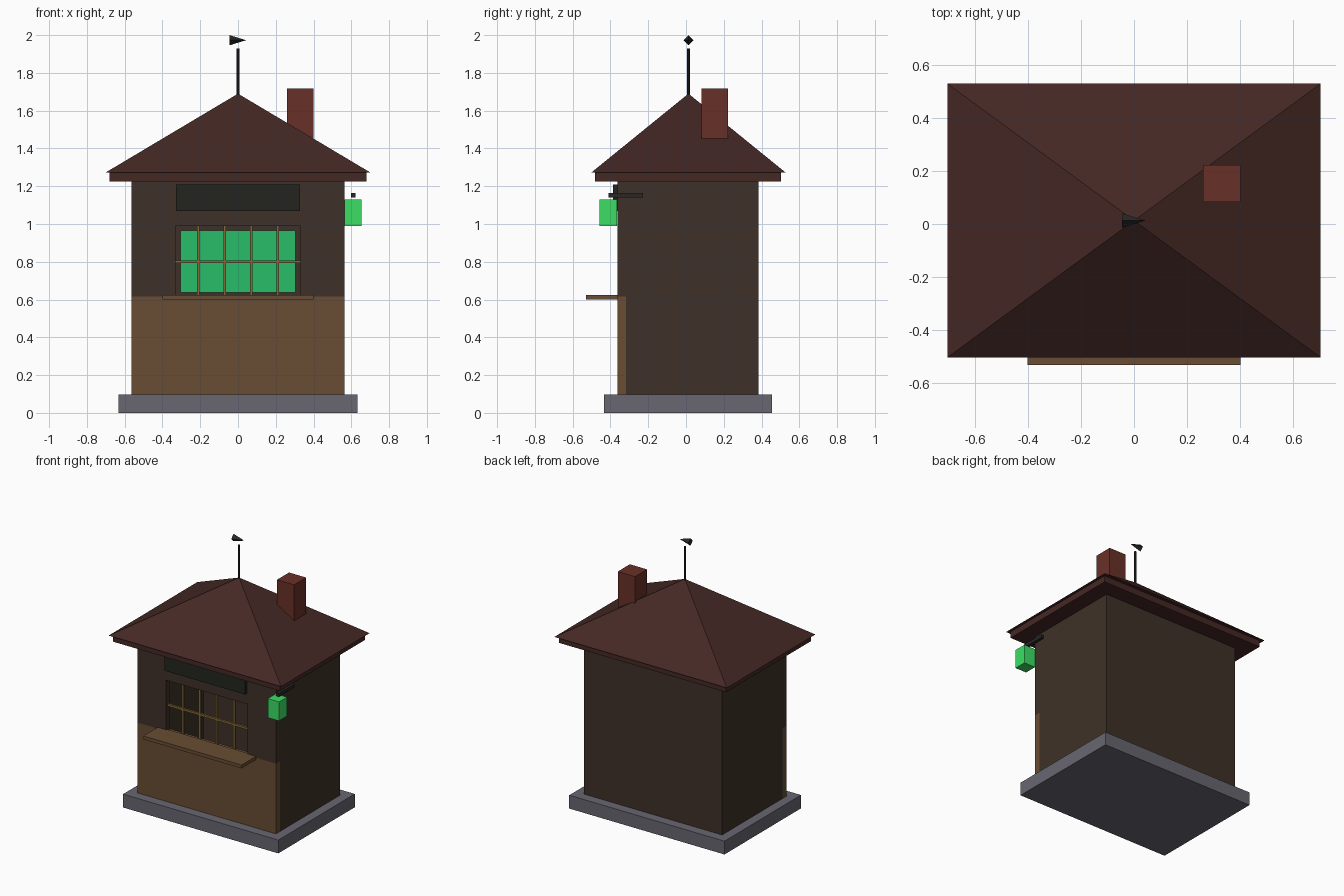
import bpy, math

if "Cube" in bpy.data.objects:
    bpy.data.objects.remove(bpy.data.objects["Cube"])

def mat(name, r, g, b):
    m = bpy.data.materials.new(name)
    m.diffuse_color = [((c / 255 + 0.055) / 1.055) ** 2.4 for c in (r, g, b)] + [1]
    m.use_nodes = True
    m.node_tree.nodes["Principled BSDF"].inputs["Base Color"].default_value = m.diffuse_color
    return m

STONE = mat("stone", 104, 102, 112)
WALL = mat("dark_timber", 62, 49, 40)
WOOD = mat("brown_wood", 104, 77, 51)
ROOF = mat("roof_tile", 68, 40, 36)
BRICK = mat("brick", 105, 48, 40)
SIGN = mat("sign_board", 35, 37, 31)
IRON = mat("iron", 40, 38, 38)
BRASS = mat("brass", 130, 104, 55)
LAMP = mat("lamp_glow", 60, 222, 100)
GLOW = mat("window_glow", 40, 190, 106)

def box(name, x, y, z, m):
    """Box from (min, max) ranges."""
    r = (x, y, z)
    bpy.ops.mesh.primitive_cube_add(size=1, location=[(a + b) / 2 for a, b in r])
    o = bpy.context.object
    o.name = name
    o.scale = [b - a for a, b in r]
    bpy.ops.object.transform_apply(location=False, rotation=False, scale=True)
    o.data.materials.append(m)
    return o

def cone(name, sides, r1, r2, depth, loc, m, rot=(0, 0, 0)):
    bpy.ops.mesh.primitive_cone_add(vertices=sides, radius1=r1, radius2=r2,
                                    depth=depth, location=loc, rotation=rot)
    o = bpy.context.object
    o.name = name
    o.data.materials.append(m)
    return o

W, YF, YB, T = 0.563, -0.363, 0.384, 0.046   # booth half width, front, back, wall thickness
Z0, Z1 = 0.098, 1.225
YI = YF + T
CY = 0.013                                   # roof centre line

# Plinth and hollow booth walls
box("plinth", (-0.632, 0.632), (-0.434, 0.455), (0, Z0), STONE)
box("back_wall", (-W, W), (YB - T, YB), (Z0, Z1), WALL)
for s, side in ((-1, "left"), (1, "right")):
    box(side + "_wall", sorted((s * (W - T), s * W)), (YI, YB - T), (Z0, Z1), WALL)
    box(side + "_front_wall", sorted((s * 0.33, s * W)), (YF, YI), (0.615, Z1), WALL)
box("front_wall_top", (-0.33, 0.33), (YF, YI), (0.99, Z1), WALL)
box("front_panel", (-W, W), (YF, YI), (Z0, 0.615), WOOD)

# Serving hatch: counter, glow on the back wall, bars, sign
box("counter", (-0.40, 0.40), (-0.53, YF + 0.01), (0.60, 0.625), WOOD)
box("interior_glow", (-0.304, 0.304), (0.32, YB - T), (0.637, 0.965), GLOW)
for i in range(4):
    x = -0.21 + 0.14 * i
    box(f"window_bar_{i + 1}", (x - 0.007, x + 0.007), (-0.347, -0.333), (0.615, 0.99), BRASS)
box("window_cross_bar", (-0.33, 0.33), (-0.348, -0.332), (0.793, 0.808), BRASS)
box("sign_board", (-0.328, 0.328), (-0.387, YF), (1.07, 1.21), SIGN)

# Corner lantern and its bracket
box("lantern", (W, 0.655), (-0.458, -0.365), (0.99, 1.13), LAMP)
box("lantern_bracket", (0.597, 0.621), (-0.41, -0.228), (1.14, 1.164), IRON)

# Roof: eaves slab and four-sided pyramid
box("eaves", (-0.68, 0.68), (-0.481, 0.504), (Z1, 1.272), ROOF)
roof = cone("roof", 4, math.sqrt(2), 0, 0.418, (0, CY, 1.481), ROOF, (0, 0, math.pi / 4))
bpy.ops.object.transform_apply(location=False, rotation=True, scale=False)
roof.scale = (0.702, 0.515, 1)
bpy.ops.object.transform_apply(location=False, rotation=False, scale=True)
box("chimney", (0.26, 0.40), (0.082, 0.222), (1.41, 1.717), BRICK)

# Weather vane
cone("vane_pole", 8, 0.0075, 0.0075, 0.26, (0, CY, 1.80), IRON)
cone("vane_pointer", 4, 0.027, 0, 0.088, (-0.001, CY, 1.973), IRON, (0, math.pi / 2, 0))
